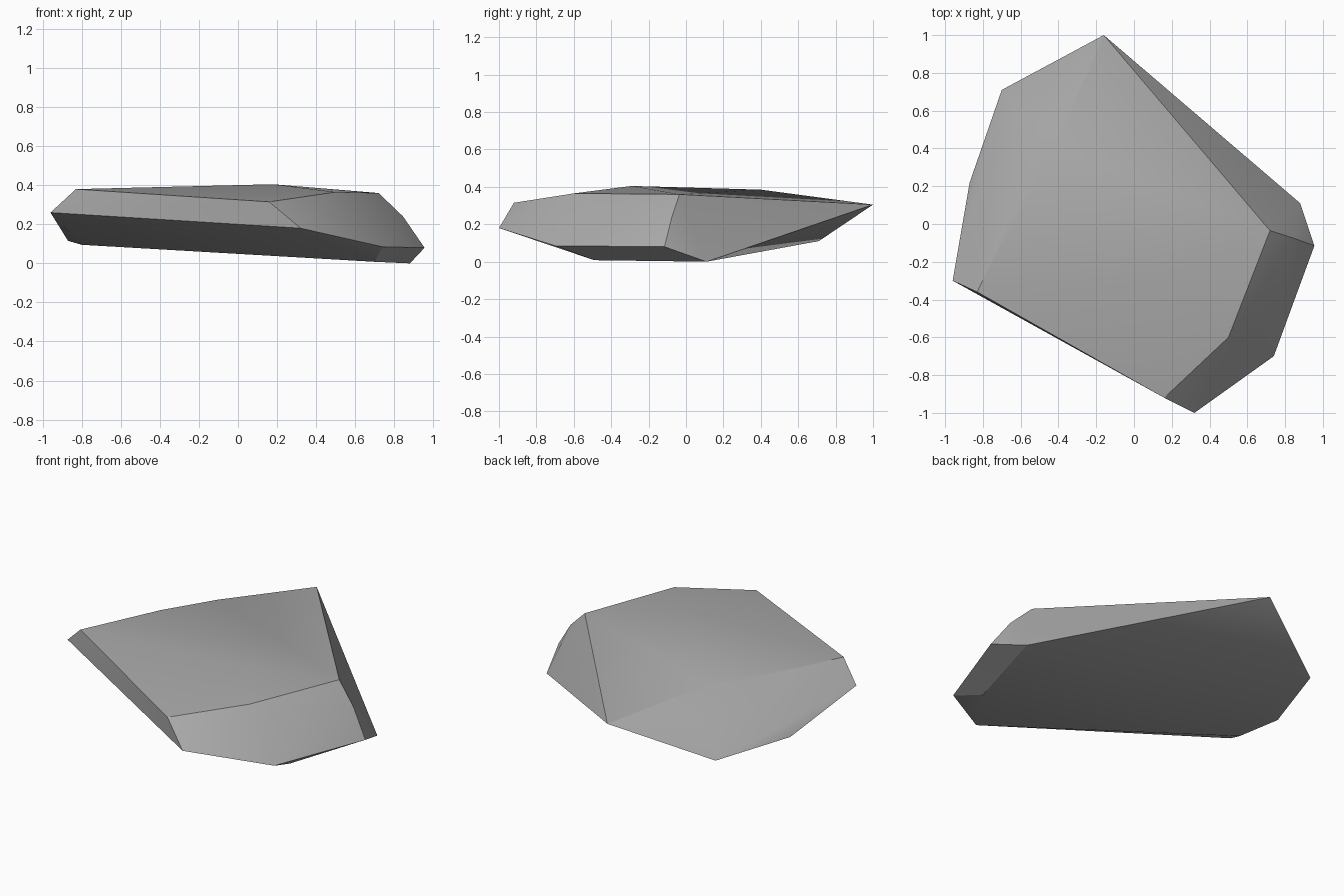
import bpy, bmesh, math

cube = bpy.data.objects.get("Cube")
if cube:
    bpy.data.objects.remove(cube, do_unlink=True)

# Corner points of the flat boulder, grouped by level
top = [(-.83, -.36, .38), (.16, -.92, .315), (.50, -.60, .365), (.72, -.035, .36),
       (.18, -.29, .405), (-.61, .11, .38), (-.42, .40, .385), (-.16, 1.0, .305)]
rim = [(-.96, -.30, .26), (.32, -1.0, .18), (.74, -.70, .085), (.955, -.115, .08),
       (.845, -.075, .24)]
underside = [(-.70, .71, .11), (-.87, .22, .115), (-.80, -.03, .095),
             (.70, -.49, .008), (.88, .11, 0)]

# Faceted stone skin wrapped around the corners
bm = bmesh.new()
for point in top + rim + underside:
    bm.verts.new(point)
bmesh.ops.convex_hull(bm, input=bm.verts)
bmesh.ops.recalc_face_normals(bm, faces=bm.faces)
mesh = bpy.data.meshes.new("flat_rock")
bm.to_mesh(mesh)
bm.free()
rock = bpy.data.objects.new("flat_rock", mesh)
bpy.context.collection.objects.link(rock)

# Plain grey stone
stone = bpy.data.materials.new("grey_stone")
stone.use_nodes = True
grey = (.4, .4, .4, 1)
stone.diffuse_color = grey
shader = stone.node_tree.nodes["Principled BSDF"]
shader.inputs["Base Color"].default_value = grey
shader.inputs["Roughness"].default_value = .9
mesh.materials.append(stone)

# Soft shading with crisp main ridges
bpy.ops.object.select_all(action="DESELECT")
rock.select_set(True)
bpy.context.view_layer.objects.active = rock
bpy.ops.object.shade_smooth_by_angle(angle=math.radians(30))
